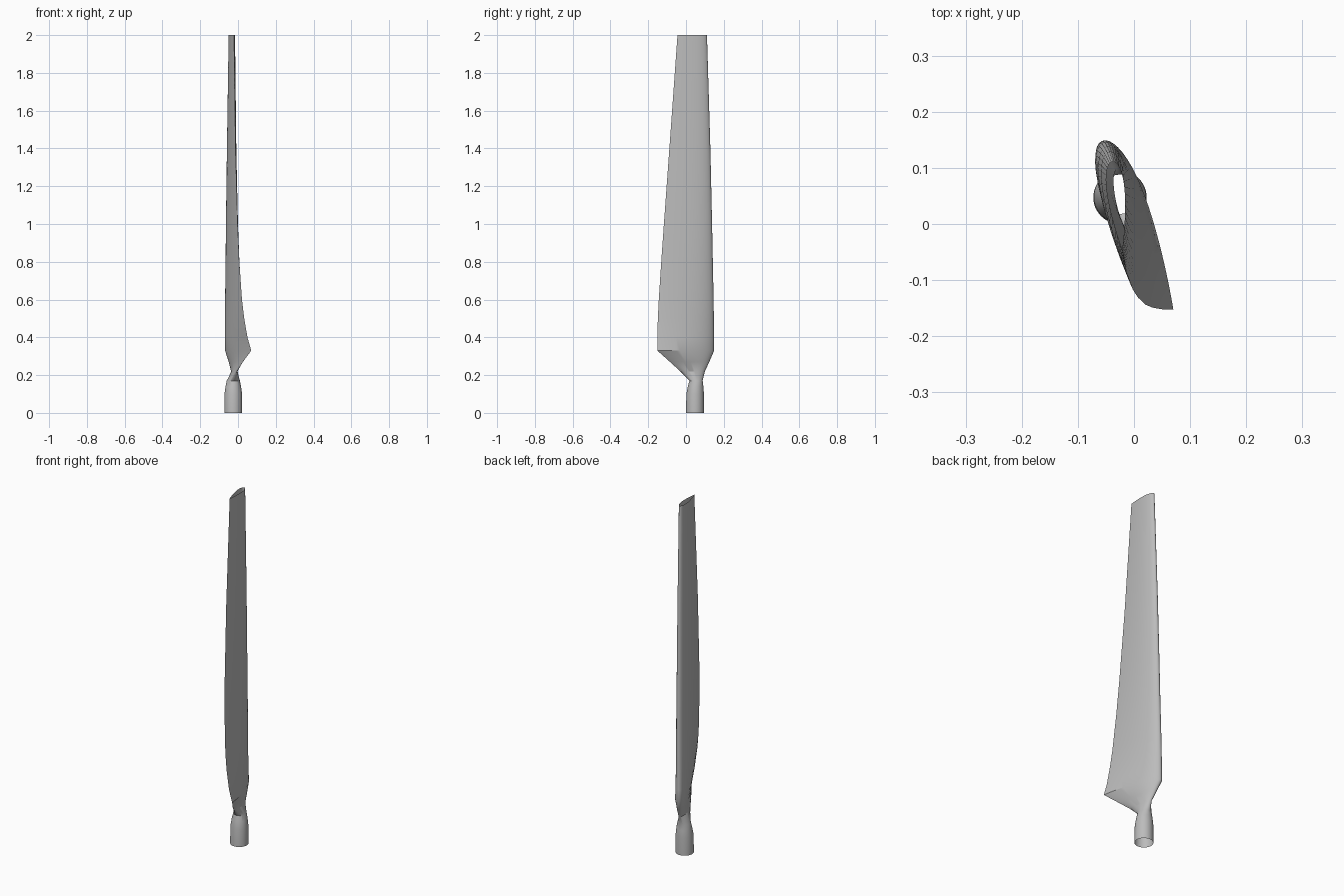
import bpy
import bmesh
from math import cos, pi, sqrt
from mathutils import Vector

cube = bpy.data.objects.get("Cube")
if cube:
    bpy.data.objects.remove(cube, do_unlink=True)

SIDES = 48

# Cross-sections from root to tip:
# height, leading edge (x, y), trailing edge (x, y), thickness / chord, airfoil blend
STATIONS = [
    (0.0, (-.025, .095), (-.025, .0), 1, 0),
    (.1, (-.025, .095), (-.025, .002), 1, 0),
    (.14, (-.025, .092), (-.025, .01), 1, 0),
    (.17, (-.026, .088), (-.024, .018), 1, 0),
    (.22, (-.028, .1), (-.006, -.03), .22, .6),
    (.27, (-.04, .123), (.026, -.085), .2, .9),
    (.33, (-.057, .148), (.07, -.152), .2, 1),
    (.4, (-.056, .148), (.05, -.152), .2, 1),
    (.5, (-.055, .147), (.033, -.149), .2, 1),
    (.6, (-.053, .146), (.021, -.144), .2, 1),
    (.8, (-.05, .142), (.007, -.131), .2, 1),
    (1.0, (-.048, .138), (-.002, -.117), .2, 1),
    (1.4, (-.044, .129), (-.013, -.088), .2, 1),
    (2.0, (-.038, .111), (-.021, -.045), .2, 1),
]


def half_thickness(c, blend):
    """Half thickness at chord fraction c, from round to tapered airfoil."""
    round_part = sqrt(max(c * (1 - c), 0))
    foil = 5 * (.2969 * sqrt(c) - .126 * c - .3516 * c**2 + .2843 * c**3 - .1036 * c**4)
    return round_part * (1 - blend) + foil * blend


def section(bm, z, lead, trail, ratio, blend):
    lead, trail = Vector(lead), Vector(trail)
    chord = trail - lead
    normal = Vector((-chord.y, chord.x)) * ratio
    ring = []
    for i in range(SIDES):
        angle = 2 * pi * i / SIDES
        c = (1 - cos(angle)) / 2
        side = 1 if i < SIDES / 2 else -1
        p = lead + chord * c + normal * side * half_thickness(c, blend)
        ring.append(bm.verts.new((p.x, p.y, z)))
    return ring


# Painted grey finish
grey = bpy.data.materials.new("light_grey")
grey.use_nodes = True
colour = (.5, .5, .5, 1)
grey.diffuse_color = colour
grey.node_tree.nodes["Principled BSDF"].inputs["Base Color"].default_value = colour

# Hollow twisted blade lofted through the sections, open at both ends
bm = bmesh.new()
rings = [section(bm, *station) for station in STATIONS]
for low, high in zip(rings, rings[1:]):
    for i in range(SIDES):
        j = (i + 1) % SIDES
        bm.faces.new((low[i], low[j], high[j], high[i]))
bm.normal_update()
# Make the skin face outwards, judged on the round root
face = bm.faces[:][0]
middle = sum((v.co for v in rings[0]), Vector()) / SIDES
if face.normal.dot(face.calc_center_median() - middle) < 0:
    bmesh.ops.reverse_faces(bm, faces=bm.faces[:])

mesh = bpy.data.meshes.new("rotor_blade")
bm.to_mesh(mesh)
bm.free()
mesh.materials.append(grey)
blade = bpy.data.objects.new("rotor_blade", mesh)
bpy.context.collection.objects.link(blade)

# Smooth skin with a sharp trailing edge
bpy.ops.object.select_all(action="DESELECT")
blade.select_set(True)
bpy.context.view_layer.objects.active = blade
bpy.ops.object.shade_smooth_by_angle(angle=pi / 6)
